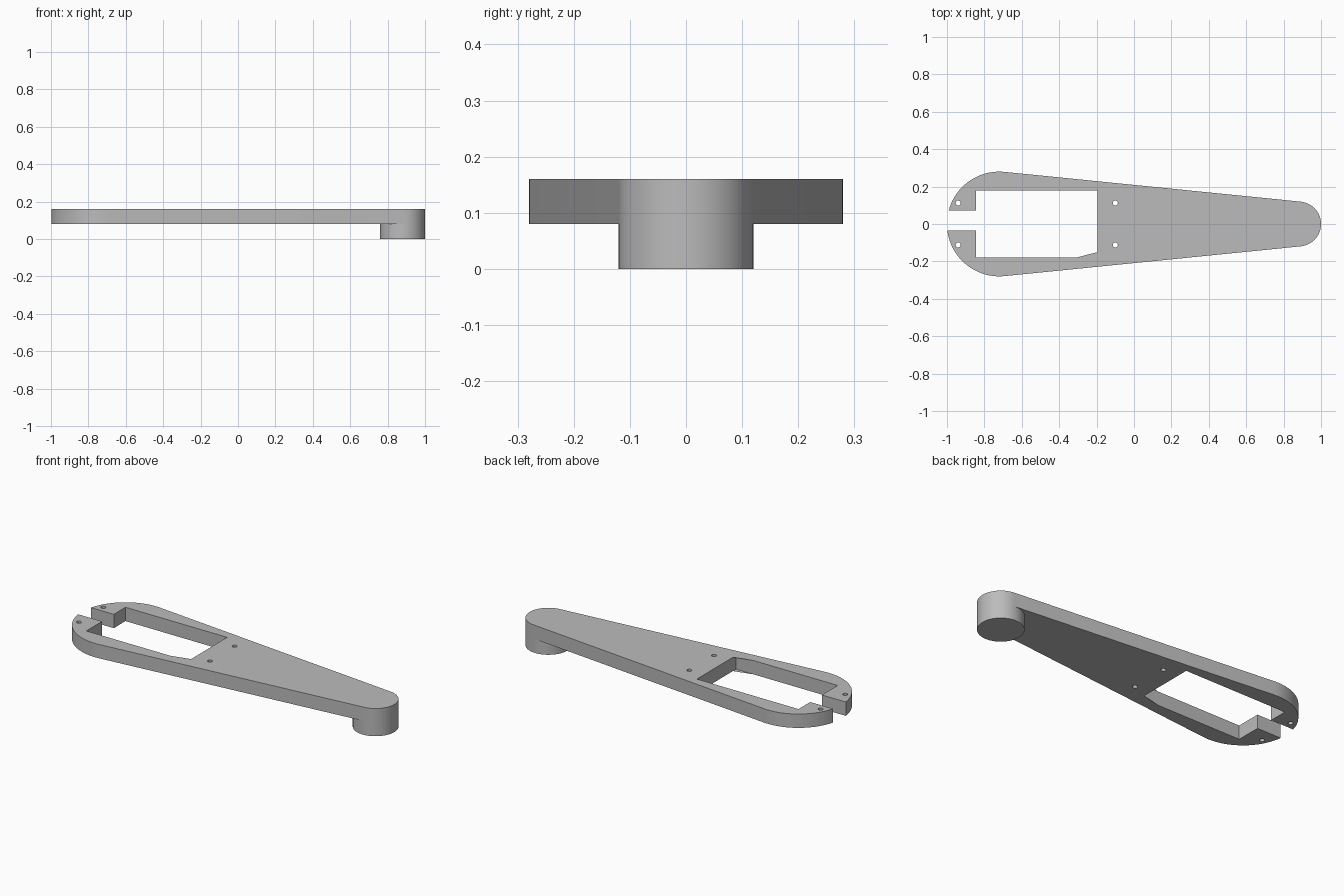
import bpy
import bmesh
from math import acos, cos, sin, pi, sqrt
from mathutils import Vector

cube = bpy.data.objects.get("Cube")
if cube:
    bpy.data.objects.remove(cube, do_unlink=True)

grey = bpy.data.materials.new("plain grey")
grey.use_nodes = True
grey.diffuse_color = (0.5, 0.5, 0.5, 1)
grey.node_tree.nodes["Principled BSDF"].inputs["Base Color"].default_value = (0.5, 0.5, 0.5, 1)

BOTTOM, TOP = 0.08, 0.16
TIP_X, TIP_R = 0.88, 0.12
TAIL_X, TAIL_R = -0.72, 0.28


def arc(x, y, r, start, end, steps):
    angles = [start + (end - start) * i / steps for i in range(steps + 1)]
    return [(x + r * cos(a), y + r * sin(a)) for a in angles]


def extrude_outline(name, loops, z0, z1, capped=True):
    """Fill the loops (first is the rim, the rest are holes) and extrude upward."""
    bm = bmesh.new()
    edges = []
    for loop in loops:
        verts = [bm.verts.new((x, y, z0)) for x, y in loop]
        edges += [bm.edges.new((verts[i - 1], verts[i])) for i in range(len(verts))]
    bmesh.ops.triangle_fill(bm, edges=edges, use_beauty=True, normal=Vector((0, 0, 1)))
    base = list(bm.faces)
    new = bmesh.ops.extrude_face_region(bm, geom=base, use_keep_orig=True)["geom"]
    bmesh.ops.translate(bm, vec=(0, 0, z1 - z0),
                        verts=[g for g in new if isinstance(g, bmesh.types.BMVert)])
    bmesh.ops.recalc_face_normals(bm, faces=bm.faces)
    if not capped:
        lids = [f for f in bm.faces if f.calc_center_median().z > z1 - 0.001]
        bmesh.ops.delete(bm, geom=lids, context='FACES_ONLY')
    mesh = bpy.data.meshes.new(name)
    bm.to_mesh(mesh)
    bm.free()
    mesh.materials.append(grey)
    obj = bpy.data.objects.new(name, mesh)
    bpy.context.collection.objects.link(obj)
    bpy.ops.object.select_all(action='DESELECT')
    obj.select_set(True)
    bpy.context.view_layer.objects.active = obj
    bpy.ops.object.shade_smooth_by_angle(angle=pi / 6)
    return obj


# Arm plate: tangent-sided teardrop, split at the tail by a slot into the window
tangent = acos((TAIL_R - TIP_R) / (TIP_X - TAIL_X))
slot_high, slot_low = 0.072, -0.035
win_left, win_right, win_y = -0.845, -0.195, 0.179
high_angle = pi - acos(sqrt(1 - (slot_high / TAIL_R) ** 2))
low_angle = pi + acos(sqrt(1 - (slot_low / TAIL_R) ** 2))

rim = arc(TIP_X, 0, TIP_R, -tangent, tangent, 32)
rim += arc(TAIL_X, 0, TAIL_R, tangent, high_angle, 24)
rim += [(win_left, slot_high), (win_left, win_y), (win_right, win_y),
        (win_right, -win_y), (win_left, -win_y), (win_left, slot_low)]
rim += arc(TAIL_X, 0, TAIL_R, low_angle, 2 * pi - tangent, 24)

# Screw holes, two at the tail and two ahead of the window
holes = [arc(x, y, 0.0135, 0, 2 * pi * 15 / 16, 15)
         for x in (-0.94, -0.1) for y in (-0.112, 0.112)]
extrude_outline("arm_plate", [rim] + holes, BOTTOM, TOP)

# Round boss under the tip
boss = arc(TIP_X, 0, TIP_R, -tangent, tangent, 32)
boss += arc(TIP_X, 0, TIP_R, tangent, 2 * pi - tangent, 36)[1:-1]
extrude_outline("tip_boss", [boss], 0, BOTTOM, capped=False)
